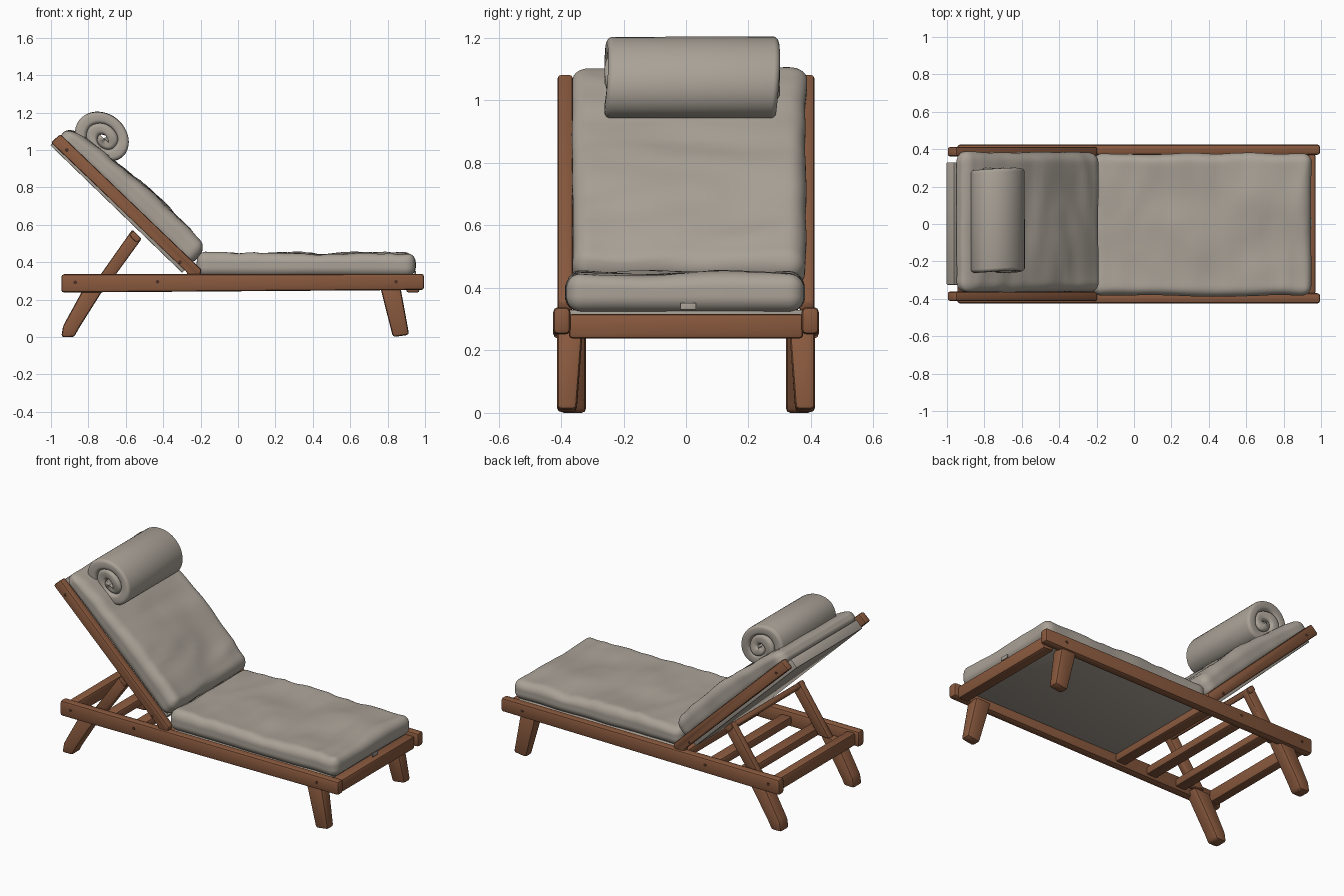
import bpy, bmesh, math
from mathutils import Vector, Matrix, noise

if "Cube" in bpy.data.objects:
    bpy.data.objects.remove(bpy.data.objects["Cube"], do_unlink=True)


def material(name, rgb):
    m = bpy.data.materials.new(name)
    m.use_nodes = True
    m.diffuse_color = (*rgb, 1)
    m.node_tree.nodes["Principled BSDF"].inputs["Base Color"].default_value = (*rgb, 1)
    return m


WOOD = material("warm brown wood", (0.25, 0.10, 0.048))
CLOTH = material("warm grey cloth", (0.40, 0.36, 0.31))
SCREW = material("dark brown screw", (0.07, 0.03, 0.018))


def finish(bm, name, mat, angle=40):
    bmesh.ops.recalc_face_normals(bm, faces=bm.faces)
    mesh = bpy.data.meshes.new(name)
    bm.to_mesh(mesh)
    bm.free()
    mesh.materials.append(mat)
    mesh.shade_smooth()
    mesh.set_sharp_from_angle(angle=math.radians(angle))
    ob = bpy.data.objects.new(name, mesh)
    bpy.context.collection.objects.link(ob)
    return ob


def prism(name, profile, y0, y1, mat=WOOD, bevel=0.012, taper=0):
    """Extrude an xz profile from y0 to y1; taper slims the low end on the y0 side."""
    bm = bmesh.new()
    face = bm.faces.new([bm.verts.new((x, y0, z)) for x, z in profile])
    ext = bmesh.ops.extrude_face_region(bm, geom=[face], use_keep_orig=True)
    for v in ext["geom"]:
        if isinstance(v, bmesh.types.BMVert):
            v.co.y = y1
    for v in bm.verts:
        if v.co.z < 0.1 and abs(v.co.y - y0) < 1e-4:
            v.co.y += math.copysign(taper, y1 - y0)
    bmesh.ops.recalc_face_normals(bm, faces=bm.faces)
    if bevel:
        bmesh.ops.bevel(bm, geom=bm.edges[:], offset=bevel, segments=2,
                        profile=0.5, affect='EDGES', clamp_overlap=True)
    return finish(bm, name, mat)


def pair(name, profile, y0, y1, **kw):
    """The same part on both long sides."""
    for side, s in (("front", -1), ("back", 1)):
        prism(f"{name}_{side}", profile, s * y0, s * y1, **kw)


def rect(x0, x1, z0, z1):
    return [(x0, z0), (x1, z0), (x1, z1), (x0, z1)]


# Frame: long rails, leaning back rails, legs and struts
pair("side_rail", [(-0.945, 0.238), (0.995, 0.252), (0.995, 0.338), (-0.945, 0.336)],
     0.37, 0.425, bevel=0.015)
pair("backrest_rail", [(-0.27, 0.325), (-0.205, 0.325), (-0.195, 0.36),
                       (-0.95, 1.085), (-1.0, 1.04), (-0.272, 0.345)], 0.362, 0.411)
pair("foot_leg", [(0.828, 0.0), (0.915, 0.012), (0.868, 0.27), (0.76, 0.27)],
     0.33, 0.413, bevel=0.015, taper=0.02)
pair("head_leg", [(-0.945, 0.0), (-0.875, 0.0), (-0.855, 0.04), (-0.71, 0.27),
                  (-0.82, 0.27), (-0.935, 0.06)], 0.32, 0.405, bevel=0.014)
pair("strut", [(-0.78, 0.27), (-0.70, 0.27), (-0.515, 0.525), (-0.565, 0.575)],
     0.312, 0.358, bevel=0.01)

# Cross bars between the rails, and one joining the strut tops
prism("foot_bar", rect(0.90, 0.97, 0.238, 0.317), -0.375, 0.375)
prism("head_bar", rect(-0.92, -0.86, 0.245, 0.325), -0.375, 0.375)
for i, x in enumerate((-0.65, -0.44, -0.215)):
    prism(f"cross_bar_{i + 1}", rect(x - 0.037, x + 0.037, 0.258, 0.31), -0.375, 0.375)
prism("strut_bar", [(-0.565, 0.525), (-0.54, 0.505), (-0.517, 0.528), (-0.56, 0.568),
                    (-0.58, 0.547)], -0.365, 0.365, bevel=0.006)

# Screw heads
for i, (x, z, y) in enumerate([(-0.87, 0.292, 0.425), (-0.43, 0.295, 0.425),
                               (0.845, 0.295, 0.425), (-0.915, 1.0, 0.411), (-0.31, 0.4, 0.411)]):
    ring = [(x + 0.01 * math.cos(a * math.tau / 10), z + 0.01 * math.sin(a * math.tau / 10))
            for a in range(10)]
    pair(f"screw_{i + 1}", ring, y - 0.003, y + 0.001, mat=SCREW, bevel=0)

# Backrest frame of reference: u runs up the slope, n points out of it
base = Vector((-0.235, 0, 0.352))
u, n = Vector((-0.719, 0, 0.695)), Vector((0.695, 0, 0.719))


def slope(a, b):
    p = base + u * a + n * b
    return p.x, p.z


# Cloth panels under the cushions
prism("seat_panel", rect(-0.19, 0.91, 0.305, 0.33), -0.372, 0.372, mat=CLOTH, bevel=0.003)
prism("backrest_panel", [slope(0.04, -0.05), slope(1.02, -0.05), slope(1.02, 0.01), slope(0.04, 0.01)],
      -0.325, 0.33, mat=CLOTH, bevel=0.004)


def cushion(name, half, radius, matrix, fullness, seed):
    """Rounded box with a soft, creased top; z starts at the underside."""
    bm = bmesh.new()
    bmesh.ops.create_cube(bm, size=2)
    bmesh.ops.subdivide_edges(bm, edges=bm.edges[:], cuts=40, use_grid_fill=True)
    core = half - Vector((radius,) * 3)
    for v in bm.verts:
        p = Vector([math.sin(c * math.pi / 2) * h for c, h in zip(v.co, half)])
        inner = Vector([max(-c, min(c, a)) for a, c in zip(p, core)])
        if (p - inner).length > 1e-6:
            p = inner + (p - inner).normalized() * radius
        top = max(0, p.z / half.z)
        # Broad lumps, long creases and a slightly wavy outline
        lump = noise.noise(Vector((p.x * 4, p.y * 4, seed)))
        crease = abs(noise.noise(Vector((p.x * 7, p.y * 2.5, seed + 5))))
        edge = noise.noise(Vector((p.x * 6, p.y * 6, seed + 9)))
        p.y += 0.008 * edge * p.y / half.y
        p.x += 0.006 * edge * p.x / half.x
        p.z += top * (0.014 * lump - 0.02 * crease + 0.003)
        p.z = (p.z + half.z) * fullness((p.x / half.x + 1) / 2)
        v.co = matrix @ p
    return finish(bm, name, CLOTH, 80)


cushion("seat_cushion", Vector((0.583, 0.38, 0.062)), 0.05,
        Matrix.Translation((0.365, -0.004, 0.323)), lambda s: 1.0, 2.0)

tilt = Matrix((u, Vector((0, -1, 0)), n)).transposed().to_4x4()
tilt.translation = base + u * 0.527 + Vector((0, 0.01, 0))
cushion("backrest_cushion", Vector((0.49, 0.373, 0.071)), 0.055,
        tilt, lambda s: 1.06 - 1.1 * (s - 0.36) ** 2, 7.0)

# Small tag on the foot end of the seat cushion
prism("cushion_tag", rect(0.945, 0.953, 0.33, 0.352), -0.018, 0.032, mat=CLOTH, bevel=0.001)


def rolled_pillow(name, centre, y0, y1):
    """A thick strip with rounded edges swept along a tight, slightly squashed spiral."""
    bm = bmesh.new()
    thick, corner, turns, steps = 0.0285, 0.02, 2.25, 100
    mid, half = (y0 + y1) / 2, (y1 - y0) / 2 - corner
    section = []
    for k in range(24):
        a = math.tau * (k + 0.5) / 24
        dr = math.copysign(thick - corner, math.cos(a)) + corner * math.cos(a)
        section.append((dr, mid + math.copysign(half, math.sin(a)) + corner * math.sin(a)))
    rings = []
    for i in range(steps + 1):
        t = turns * i / steps
        # The loose end is tucked against the backrest
        a = -math.tau * (turns - t)
        r = 0.002 + 0.055 * t
        lip = min(1, math.sqrt((steps - i + 0.3) / 4))
        ring = []
        for dr, y in section:
            rr = r + dr * lip + 0.003 * noise.noise(Vector((y * 9, a, t)))
            p = centre - n * (rr * 0.98 * math.cos(a)) - u * (rr * 1.19 * math.sin(a))
            ring.append(bm.verts.new((p.x, y + 0.006 * math.sin(a * 1.5), p.z)))
        rings.append(ring)
    for a, b in zip(rings, rings[1:]):
        for k in range(24):
            j = (k + 1) % 24
            bm.faces.new((a[k], a[j], b[j], b[k]))
    bm.faces.new(rings[0])
    bm.faces.new(rings[-1])
    return finish(bm, name, CLOTH, 70)


rolled_pillow("rolled_pillow", Vector((-0.713, 0, 1.058)), -0.255, 0.295)
